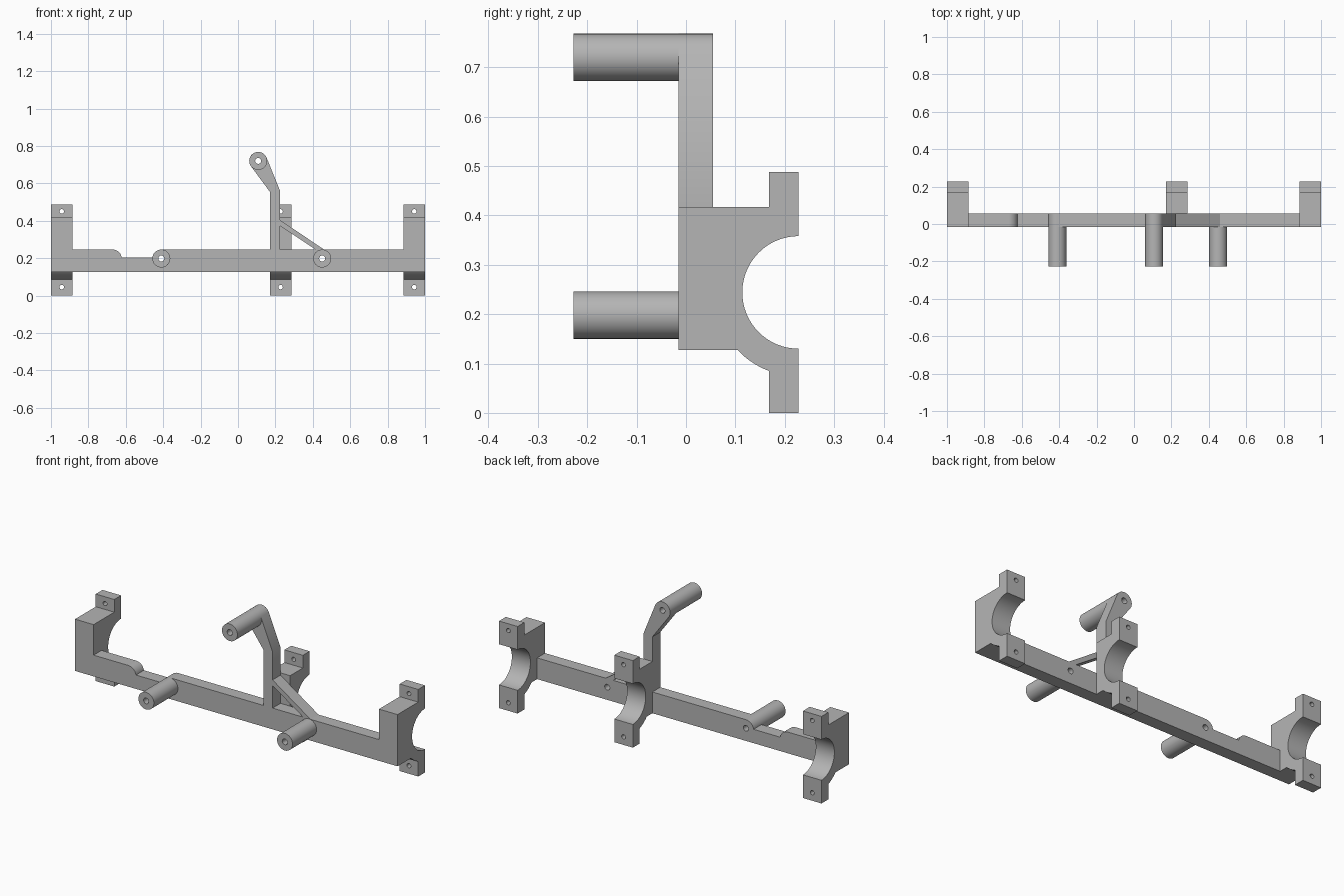
import bpy
import bmesh
from math import cos, sin, radians

if "Cube" in bpy.data.objects:
    bpy.data.objects.remove(bpy.data.objects["Cube"], do_unlink=True)

grey = bpy.data.materials.new("plain grey")
grey.use_nodes = True
colour = (0.46, 0.46, 0.46, 1)
grey.diffuse_color = colour
grey.node_tree.nodes["Principled BSDF"].inputs["Base Color"].default_value = colour

FRONT, BACK = -0.015, 0.055      # faces of the flat frame
BOSS_R, HOLE_R = 0.048, 0.016
TOP, BOTTOM = 0.246, 0.127       # edges of the bar
BOSSES = {"left_boss": (0.45, 0.198), "right_boss": (-0.41, 0.198),
          "arm_boss": (0.108, 0.72)}


def arc(centre, r, start, end, steps=16):
    angles = [radians(start + (end - start) * i / steps) for i in range(steps + 1)]
    return [(centre[0] + r * cos(a), centre[1] + r * sin(a)) for a in angles]


def circle(centre, r, steps=32):
    return arc(centre, r, 0, 360, steps)[:-1]


def extrude(name, loops, axis, start, end):
    """Fill an outline (first loop) with holes (other loops), extruded along x or y."""
    bm = bmesh.new()
    edges = []
    for loop in loops:
        verts = [bm.verts.new((start, u, v) if axis == "x" else (u, start, v))
                 for u, v in loop]
        edges += [bm.edges.new((a, b)) for a, b in zip(verts, verts[1:] + verts[:1])]
    bmesh.ops.triangle_fill(bm, edges=edges, use_beauty=True)
    depth = end - start
    made = bmesh.ops.extrude_face_region(bm, geom=bm.faces[:], use_keep_orig=True)["geom"]
    bmesh.ops.translate(bm, verts=[g for g in made if isinstance(g, bmesh.types.BMVert)],
                        vec=(depth, 0, 0) if axis == "x" else (0, depth, 0))
    bmesh.ops.recalc_face_normals(bm, faces=bm.faces[:])
    mesh = bpy.data.meshes.new(name)
    bm.to_mesh(mesh)
    bm.free()
    mesh.materials.append(grey)
    obj = bpy.data.objects.new(name, mesh)
    bpy.context.collection.objects.link(obj)
    return obj


def activate(obj):
    bpy.ops.object.select_all(action="DESELECT")
    obj.select_set(True)
    bpy.context.view_layer.objects.active = obj


def smooth(obj):
    activate(obj)
    bpy.ops.object.shade_smooth_by_angle(angle=radians(25))


# Flat frame: bar with a lowered section, bent arm and diagonal strut
outline = [(-0.885, BOTTOM), (0.885, BOTTOM), (0.885, TOP), (0.46, TOP),
           (0.225, 0.404), (0.225, 0.56)]
outline += arc(BOSSES["arm_boss"], BOSS_R, 22, 216)
outline += [(0.17, 0.555), (0.17, TOP)]
outline += arc(BOSSES["right_boss"], BOSS_R, 90, 172)
outline += arc((-0.67, 0.198), BOSS_R, 8, 90)
outline += [(-0.885, TOP)]
strut_gap = [(0.225, TOP), (0.414, TOP), (0.225, 0.372)]
bores = [circle(c, HOLE_R) for c in BOSSES.values()]
smooth(extrude("frame", [outline, strut_gap] + bores, "y", FRONT, BACK))

# Hollow bosses standing forward of the frame
for name, centre in BOSSES.items():
    smooth(extrude(name, [circle(centre, BOSS_R), circle(centre, HOLE_R)],
                   "y", -0.228, FRONT))


# Half-round clamps with bolt flanges
def clamp(name, x0, x1, front):
    centre = (0.228, 0.244)
    profile = [(front, BOTTOM)]
    profile += arc(centre, 0.17, 223.5, 249.3, 8)
    profile += [(0.168, 0), (0.228, 0)]
    profile += arc(centre, 0.114, 270, 90, 32)
    profile += [(0.228, 0.488), (0.168, 0.488), (0.168, 0.417), (front, 0.417)]
    obj = extrude(name, [profile], "x", x0, x1)
    for z in (0.045, 0.45):
        cutter = extrude("bolt_cutter", [circle(((x0 + x1) / 2, z), 0.012, 24)],
                         "y", 0.15, 0.25)
        cutter.hide_render = True
        activate(obj)
        mod = obj.modifiers.new("bolt_hole", "BOOLEAN")
        mod.operation = "DIFFERENCE"
        mod.solver = "EXACT"
        mod.object = cutter
        bpy.ops.object.modifier_apply(modifier=mod.name)
        bpy.data.objects.remove(cutter, do_unlink=True)
    smooth(obj)


clamp("right_clamp", -1, -0.885, FRONT)
clamp("middle_clamp", 0.17, 0.285, BACK)
clamp("left_clamp", 0.885, 1, FRONT)
